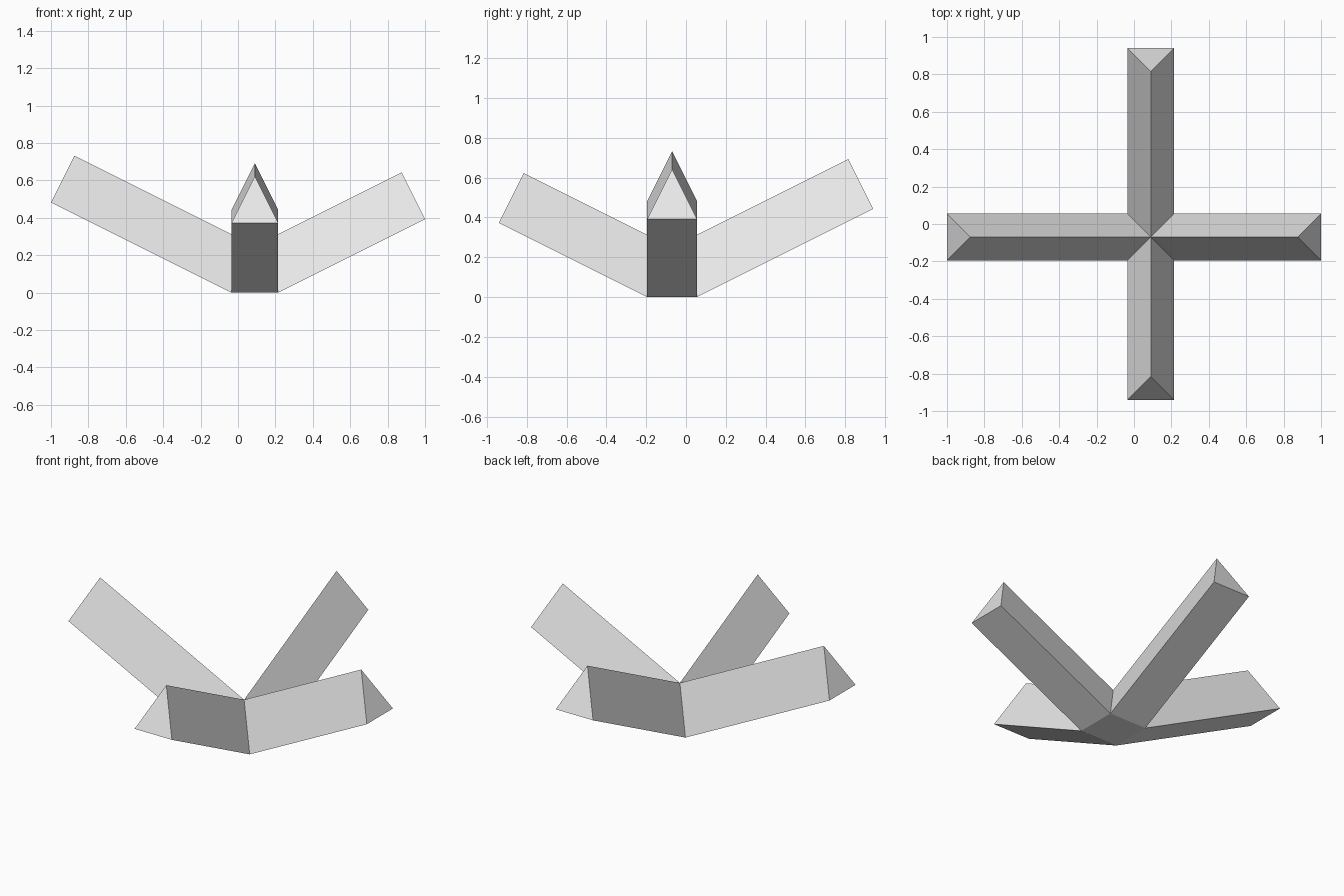
import bpy
import bmesh
from mathutils import Vector

if "Cube" in bpy.data.objects:
    bpy.data.objects.remove(bpy.data.objects["Cube"], do_unlink=True)

SIZE = 0.25
CENTRE = Vector((0.09, -0.07, SIZE / 2))
# Horizontal reach of each arm beyond the hub, by direction
ARMS = {
    (-1, 0): 0.965,
    (1, 0): 0.785,
    (0, 1): 0.885,
    (0, -1): 0.745,
}

grey = bpy.data.materials.new("plain grey")
grey.use_nodes = True
colour = (0.8, 0.8, 0.8, 1)
grey.diffuse_color = colour
grey.node_tree.nodes["Principled BSDF"].inputs["Base Color"].default_value = colour

# Hub: a square pyramid made by closing a cube's top to a point
bm = bmesh.new()
bmesh.ops.create_cube(bm, size=SIZE)
top = [v for v in bm.verts if v.co.z > 0]
bmesh.ops.pointmerge(bm, verts=top, merge_co=Vector((0, 0, SIZE / 2)))
bmesh.ops.translate(bm, verts=bm.verts[:], vec=CENTRE)
bm.normal_update()

# Arms: each sloping side pushed straight out along its normal
sides = [f for f in bm.faces if len(f.verts) == 3]
for face in sides:
    direction = (round(face.normal.x), round(face.normal.y))
    reach = ARMS[direction]
    new = bmesh.ops.extrude_face_region(bm, geom=[face])["geom"]
    verts = [g for g in new if isinstance(g, bmesh.types.BMVert)]
    offset = Vector((direction[0] * reach, direction[1] * reach, reach / 2))
    bmesh.ops.translate(bm, verts=verts, vec=offset)
    if face.is_valid:
        bm.faces.remove(face)

bmesh.ops.recalc_face_normals(bm, faces=bm.faces[:])
mesh = bpy.data.meshes.new("four_armed_star")
bm.to_mesh(mesh)
bm.free()
mesh.materials.append(grey)
star = bpy.data.objects.new("four_armed_star", mesh)
bpy.context.collection.objects.link(star)
